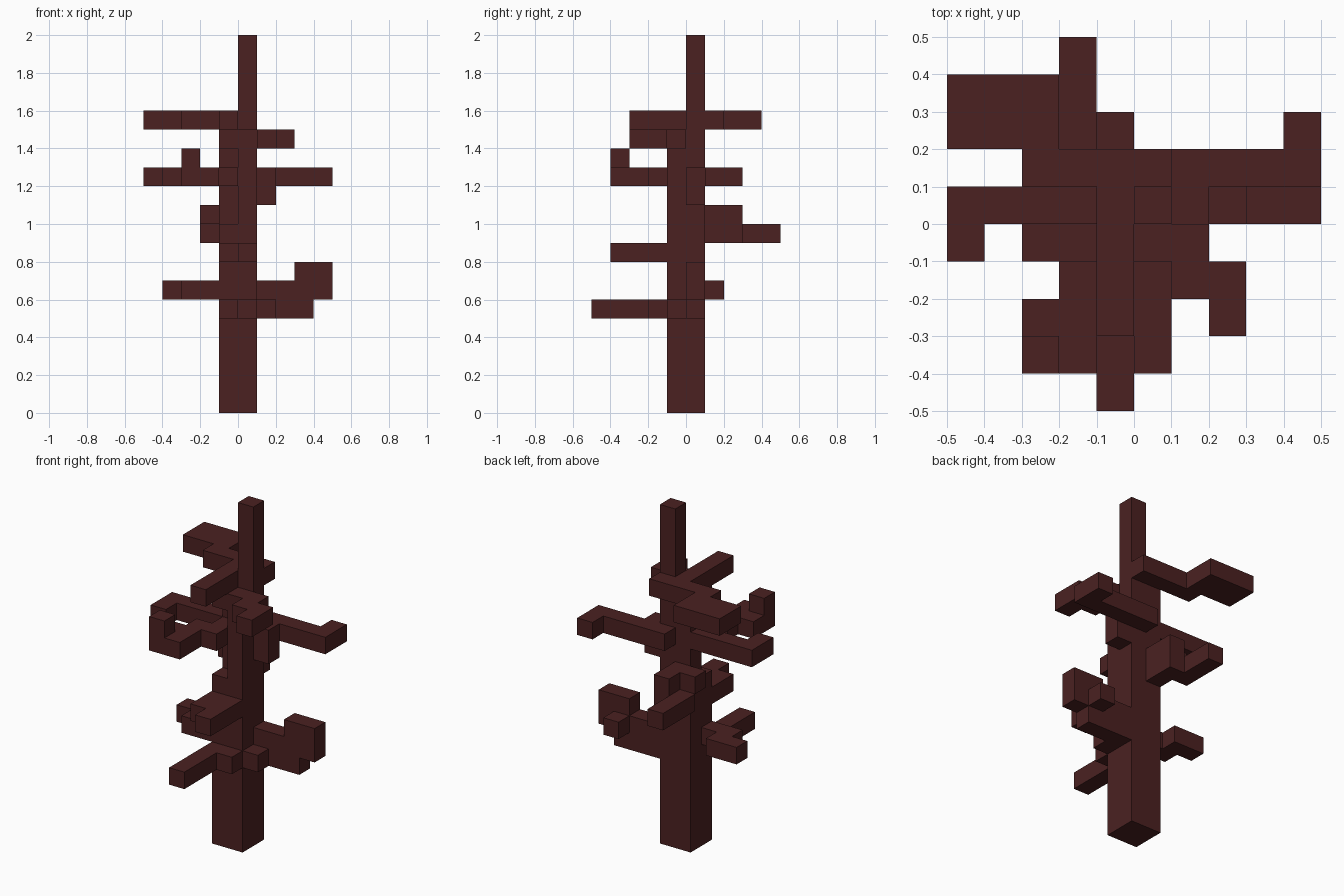
import bpy, bmesh, math
from mathutils import Vector

cube = bpy.data.objects.get("Cube")
if cube:
    bpy.data.objects.remove(cube, do_unlink=True)

UNIT = 0.1  # edge length of one block

bark = bpy.data.materials.new("dark_red_bark")
bark.use_nodes = True
COLOUR = (0.07, 0.0152, 0.0152, 1.0)
bark.diffuse_color = COLOUR
bark.node_tree.nodes["Principled BSDF"].inputs["Base Color"].default_value = COLOUR

# One block step to the left, right, front, back, up or down
STEP = {
    "L": Vector((1, 0, 0)), "R": Vector((-1, 0, 0)),
    "F": Vector((0, -1, 0)), "B": Vector((0, 1, 0)),
    "U": Vector((0, 0, 1)), "D": Vector((0, 0, -1)),
}


def grow(start, moves):
    """Blocks passed when walking from the start block along the moves."""
    position = Vector(start)
    blocks = {tuple(position)}
    for move in moves:
        position = position + STEP[move]
        blocks.add(tuple(position))
    return blocks


# Trunk: four columns of different height, with two burls on the short one
parts = {
    "trunk": grow((0, 0, 0), "U" * 19) | grow((0, -1, 0), "U" * 14)
    | grow((-1, 0, 0), "U" * 14) | grow((-1, -1, 0), "U" * 9)
    | grow((-1, -1, 12), "") | grow((-1, -1, 14), ""),
}

# Branches: each grows from a block beside the trunk
parts.update({
    "low_front_branch": grow((0, -2, 5), "RFFF"),
    "low_left_branch": grow((1, -1, 5), "BLLURRLLBFLUR"),
    "low_right_branch": grow((-2, -1, 6), "RBR"),
    "middle_front_branch": grow((-1, -2, 8), "FBLFF"),
    "middle_back_branch": grow((-1, 1, 9), "URLBDRBB"),
    "upper_left_branch": grow((1, 0, 11), "UBRLLLLB"),
    "upper_right_branch": grow((-2, 0, 12), "RRRF"),
    "upper_front_branch": grow((-1, -2, 12), "RFRFLRU"),
    "high_left_branch": grow((1, -1, 14), "FLF"),
    "high_front_branch": grow((-1, 0, 15), "FFF"),
    "high_back_branch": grow((0, 1, 15), "RRRBBRFRB"),
})
filled = set().union(*parts.values())


def build(name, blocks):
    """Skin the blocks with their exposed faces only, then merge flat areas."""
    bm = bmesh.new()
    for block in sorted(blocks):
        centre = Vector(block) + Vector((0.5, 0.5, 0.5))
        for normal in STEP.values():
            if tuple(Vector(block) + normal) in filled:
                continue
            u = normal.yzx * 0.5
            v = normal.cross(u)
            mid = centre + normal * 0.5
            corners = (mid - u - v, mid + u - v, mid + u + v, mid - u + v)
            bm.faces.new([bm.verts.new(c * UNIT) for c in corners])
    bmesh.ops.remove_doubles(bm, verts=bm.verts, dist=0.001)
    bmesh.ops.dissolve_limit(bm, angle_limit=math.radians(1),
                             verts=bm.verts, edges=bm.edges)
    mesh = bpy.data.meshes.new(name)
    bm.to_mesh(mesh)
    bm.free()
    mesh.materials.append(bark)
    obj = bpy.data.objects.new(name, mesh)
    bpy.context.collection.objects.link(obj)


for part, blocks in parts.items():
    build(part, blocks)
